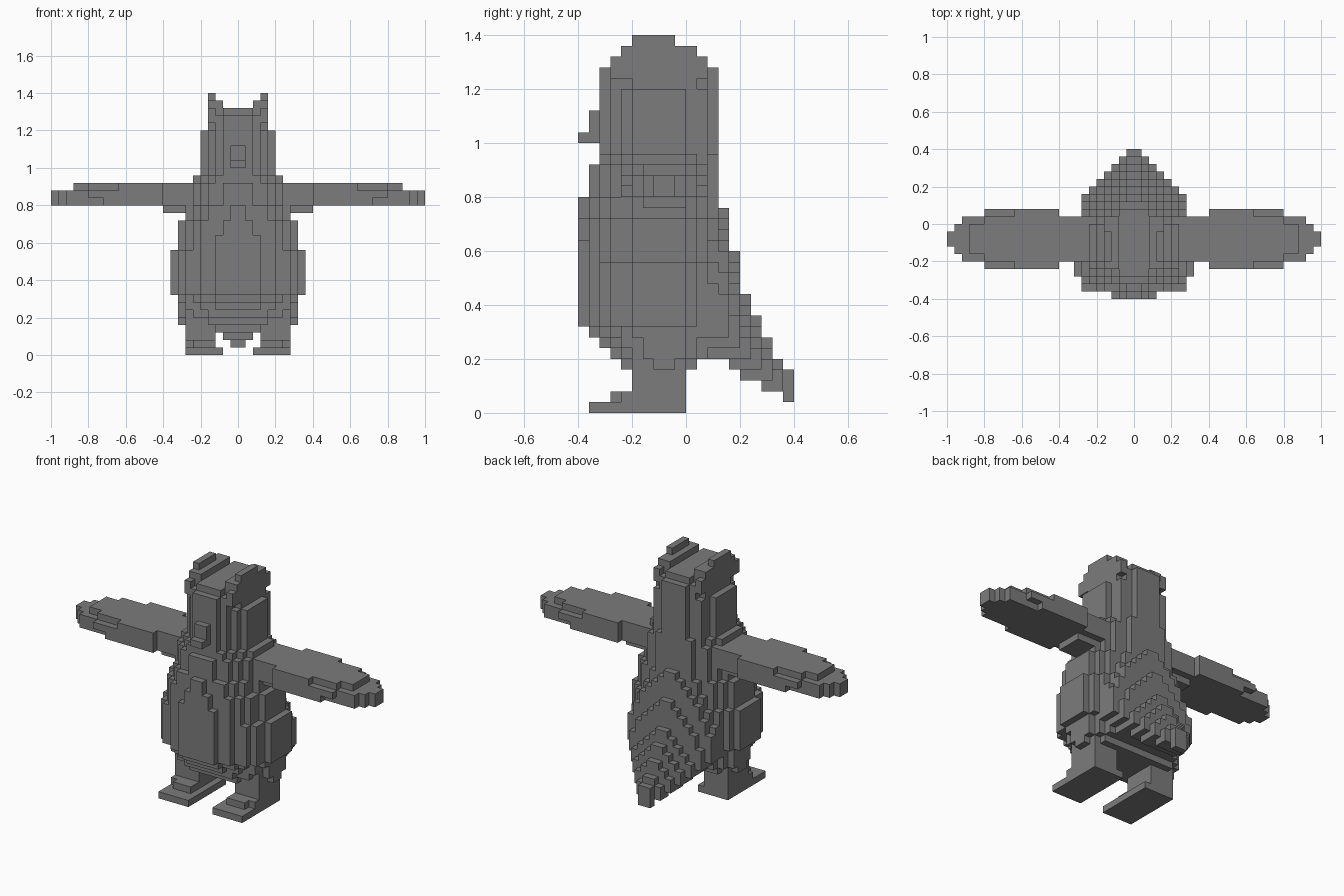
import bpy, bmesh
from mathutils import Vector

cube = bpy.data.objects.get("Cube")
if cube:
    bpy.data.objects.remove(cube)

S = 0.04      # block size
YC = -0.08    # depth axis of the body

grey = bpy.data.materials.new("feather grey")
grey.use_nodes = True
grey.diffuse_color = (0.2, 0.2, 0.2, 1)
grey.node_tree.nodes["Principled BSDF"].inputs["Base Color"].default_value = (0.2, 0.2, 0.2, 1)


def blocks(name, inside):
    """Fill the grid where inside(|x|, y, z) holds and keep only outer block faces."""
    filled = {(i, j, k) for i in range(-25, 25) for j in range(-10, 10) for k in range(35)
              if inside(abs(i + .5) * S, (j + .5) * S, (k + .5) * S)}
    bm = bmesh.new()
    verts = {}

    def vert(p):
        key = tuple(round(c) for c in p)
        if key not in verts:
            verts[key] = bm.verts.new(Vector(key) * S)
        return verts[key]

    for cell in filled:
        for axis in range(3):
            for side in (0, 1):
                n = Vector((0, 0, 0))
                n[axis] = 1
                step = n if side else -n
                if tuple(int(c + d) for c, d in zip(cell, step)) in filled:
                    continue
                u, v = Vector((0, 0, 0)), Vector((0, 0, 0))
                u[(axis + 1) % 3] = 1
                v[(axis + 2) % 3] = 1
                o = Vector(cell) + n * side
                loop = [o, o + u, o + u + v, o + v]
                bm.faces.new([vert(p) for p in (loop if side else loop[::-1])])
    mesh = bpy.data.meshes.new(name)
    bm.to_mesh(mesh)
    bm.free()
    mesh.materials.append(grey)
    obj = bpy.data.objects.new(name, mesh)
    bpy.context.collection.objects.link(obj)
    return obj


def row_at(rows, value):
    """Last row whose first entry lies at or below value."""
    return [r for r in rows if r[0] <= value][-1]


def oval(rows):
    """Stacked ovals: rows of (bottom z, half width, front y, back y)."""
    def inside(x, y, z):
        if z < rows[0][0] or z > rows[-1][0]:
            return False
        _, w, front, back = row_at(rows, z)
        depth = back - YC if y > YC else YC - front
        return (x / w) ** 2.1 + (abs(y - YC) / depth) ** 2.1 <= 1
    return inside


def box(x0, x1, y0, y1, z0, z1):
    return lambda x, y, z: x0 < x < x1 and y0 < y < y1 and z0 < z < z1


def union(*shapes):
    return lambda x, y, z: any(s(x, y, z) for s in shapes)


# Plump body
blocks("body", oval([
    (.16, .32, -.24, .04), (.20, .32, -.28, .12), (.24, .32, -.32, .12),
    (.28, .32, -.36, .12), (.32, .36, -.40, .12), (.56, .32, -.40, .12),
    (.64, .32, -.39, .12), (.72, .28, -.385, .12), (.80, .25, -.36, .12),
    (.92, .24, -.32, .12), (.96, .2, -.32, .12)]))

# Head
blocks("head", oval([(.96, .2, -.32, .12), (1.2, .16, -.32, .12),
                     (1.28, .16, -.28, .08), (1.32, .16, -.28, .08)]))

# Ear tufts rising from the sides of the head
blocks("ear_tufts", union(box(.08, .16, -.24, .04, 1.28, 1.36),
                          box(.12, .16, -.2, -.04, 1.36, 1.4),
                          box(.12, .16, -.28, .08, 1.24, 1.32)))

# Beak
blocks("beak", union(box(-1, .04, -.36, -.28, 1.0, 1.12),
                     box(-1, .04, -.4, -.28, 1.0, 1.04)))

# Tail: each slice is (front y, bottom z, top z), narrowing backwards
TAIL = [(.04, .2, .8), (.12, .2, .76), (.16, .16, .6), (.2, .12, .44), (.24, .12, .36),
        (.28, .08, .28), (.32, .08, .2), (.36, .04, .16)]


def tail(x, y, z):
    if y < .04:
        return False
    _, low, top = row_at(TAIL, y)
    if not low < z < top:
        return False
    width = min(.28, .42 - y)
    return x < max(.03, width * min(1, (top - z) / (top - low) * 1.6) ** .6) and x < z - .01


blocks("tail", tail)

# Wings: layers of (bottom z, top z, planform steps of span and half chord)
WING = [
    (.76, .80, [(.2, .08), (.4, 0)]),
    (.80, .84, [(.2, .12), (.4, .16), (.72, .12), (.92, .08), (.96, .04)]),
    (.84, .88, [(.2, .12), (.4, .16), (.8, .12), (.92, .08), (.96, .04)]),
    (.88, .92, [(.2, .12), (.4, .16), (.64, .12), (.8, .08), (.88, 0)]),
]


def wing(x, y, z):
    return any(z0 < z < z1 and x > .2 and abs(y - YC) < row_at(plan, x)[1]
               for z0, z1, plan in WING)


blocks("wings", wing)

# Legs and stepped feet
blocks("legs", union(box(.12, .28, -.2, 0, .04, .24), box(.12, .24, -.16, .04, .16, .24)))
blocks("feet", union(box(.08, .28, -.36, 0, 0, .04), box(.12, .24, -.28, 0, .04, .08),
                     box(.12, .28, -.24, 0, .04, .08)))
